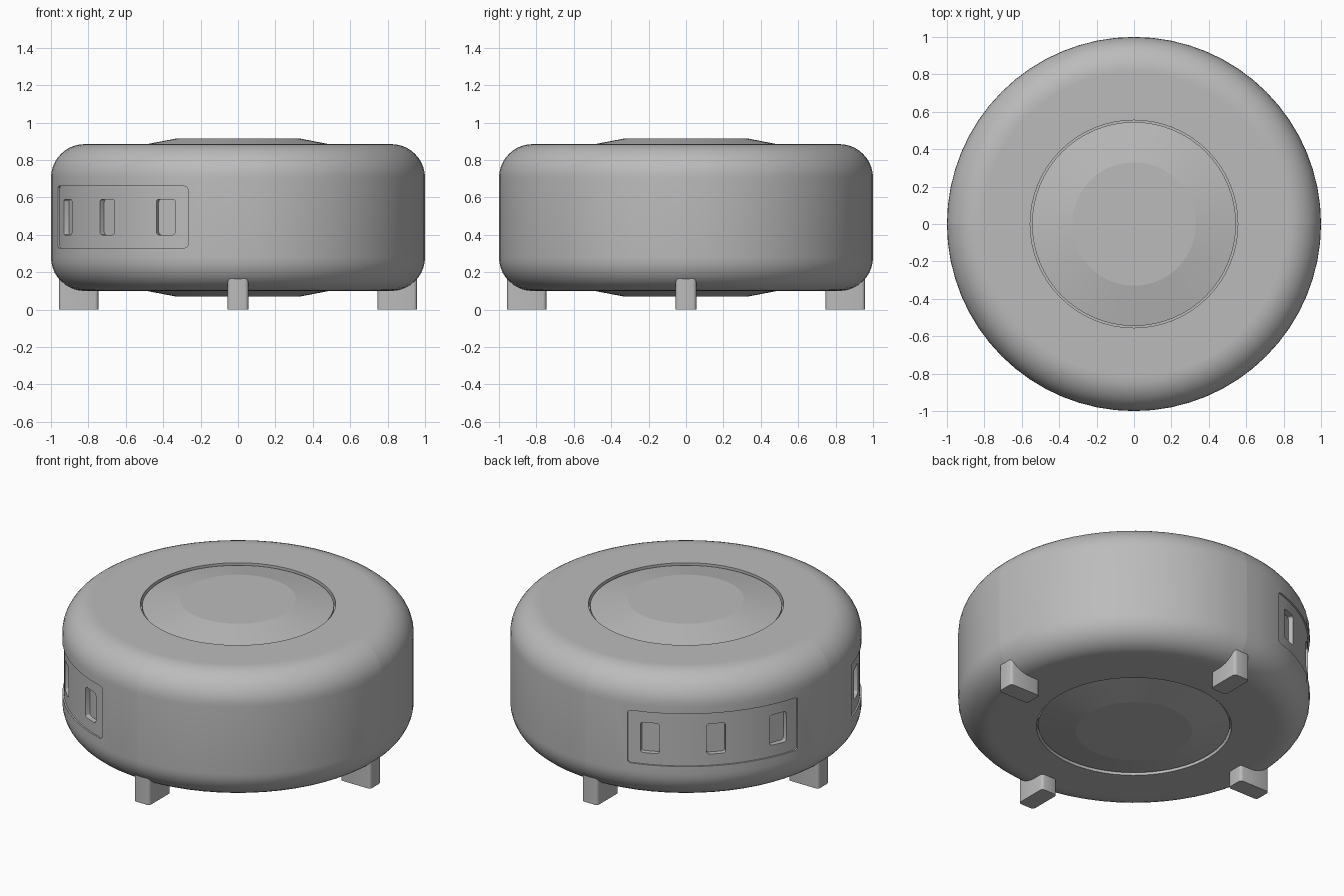
import bpy, bmesh
from math import radians, sin, cos, pi

if "Cube" in bpy.data.objects:
    bpy.data.objects.remove(bpy.data.objects["Cube"])

BOTTOM, TOP, FILLET = 0.10, 0.885, 0.18
OPENING = 0.555

grey = bpy.data.materials.new("plain grey")
grey.use_nodes = True
grey.diffuse_color = (0.5, 0.5, 0.5, 1)
bsdf = grey.node_tree.nodes["Principled BSDF"]
bsdf.inputs["Base Color"].default_value = grey.diffuse_color
bsdf.inputs["Roughness"].default_value = 0.6


def make_object(name, bm):
    bmesh.ops.recalc_face_normals(bm, faces=bm.faces)
    mesh = bpy.data.meshes.new(name)
    bm.to_mesh(mesh)
    bm.free()
    mesh.materials.append(grey)
    obj = bpy.data.objects.new(name, mesh)
    bpy.context.collection.objects.link(obj)
    return obj


def activate(obj):
    bpy.ops.object.select_all(action='DESELECT')
    obj.select_set(True)
    bpy.context.view_layer.objects.active = obj


def smooth(obj, angle):
    activate(obj)
    bpy.ops.object.shade_smooth_by_angle(angle=radians(angle))


def sweep(name, profile, start, end, steps, corner=0):
    """Turn a closed (radius, z) profile about z, capped at both ends."""
    bm = bmesh.new()
    rings = []
    for i in range(steps + 1):
        a = radians(start + (end - start) * i / steps)
        rings.append([bm.verts.new((r * cos(a), r * sin(a), z)) for r, z in profile])
    n = len(profile)
    for a, b in zip(rings, rings[1:]):
        for j in range(n):
            k = (j + 1) % n
            bm.faces.new((a[j], a[k], b[k], b[j]))
    caps = [bm.faces.new(rings[0]), bm.faces.new(rings[-1])]
    if corner:
        radial = [e for f in caps for e in f.edges
                  if abs(e.verts[0].co.z - e.verts[1].co.z) < 1e-6]
        bmesh.ops.bevel(bm, geom=radial, offset=corner, segments=3,
                        profile=0.5, affect='EDGES')
    bmesh.ops.remove_doubles(bm, verts=bm.verts, dist=1e-5)
    return make_object(name, bm)


def carve(obj, start, end, steps, depth, z0, z1, corner):
    """Cut a curved, round-cornered recess into the outer wall."""
    r = 1 - depth
    cutter = sweep("recess_cutter", [(r, z0), (1.1, z0), (1.1, z1), (r, z1)],
                   start, end, steps, corner)
    cutter.hide_render = True
    activate(obj)
    mod = obj.modifiers.new("recess", 'BOOLEAN')
    mod.operation, mod.solver, mod.object = 'DIFFERENCE', 'EXACT', cutter
    bpy.ops.object.modifier_apply(modifier=mod.name)
    bpy.data.objects.remove(cutter)


# Shell cross-section: flat rims joined by a rounded outer wall
def fillet(z, a0, a1):
    arc = [a0 + (a1 - a0) * i / 10 for i in range(11)]
    return [(1 - FILLET + FILLET * cos(a), z + FILLET * sin(a)) for a in arc]


rim = 1 - FILLET - 0.01
shell_profile = ([(OPENING, BOTTOM), (rim, BOTTOM)]
                 + fillet(BOTTOM + FILLET, -pi / 2, 0)
                 + fillet(TOP - FILLET, 0, pi / 2)
                 + [(rim, TOP), (OPENING, TOP)])

# Four shell quarters; the two on the right side carry a window panel
quarters = {"back_left": 0, "back_right": 90, "front_right": 180, "front_left": 270}
for label, start in quarters.items():
    shell = sweep("shell_" + label, shell_profile, start, start + 90, 16)
    if "right" in label:
        mid = start + 45
        carve(shell, mid - 29.5, mid + 29.5, 20, 0.01, 0.33, 0.66, 0.02)
        for offset in (-22, 0, 22):
            c = mid + offset
            carve(shell, c - 3.2, c + 3.2, 1, 0.04, 0.40, 0.59, 0.016)
    smooth(shell, 25)

# Raised round lids, above and below, each split into two halves
for level, z, up in (("top", TOP, 1), ("bottom", BOTTOM, -1)):
    lid = [(0, 0.03), (0.33, 0.03), (0.545, -0.011), (0.545, -0.045),
           (0.57, -0.045), (0.57, -0.08), (0, -0.08)]
    profile = [(r, z + up * h) for r, h in lid]
    for side, start in (("left", -90), ("right", 90)):
        smooth(sweep(f"{level}_lid_{side}", profile, start, start + 180, 32), 8)

# Four feet, one under each seam
for label, turn in (("left", 0), ("back", 90), ("right", 180), ("front", 270)):
    bm = bmesh.new()
    bmesh.ops.create_cube(bm, size=1)
    bmesh.ops.scale(bm, vec=(0.21, 0.11, 0.22), verts=bm.verts)
    bmesh.ops.translate(bm, vec=(0.852, 0, 0.11), verts=bm.verts)
    upright = [e for e in bm.edges
               if abs(e.verts[0].co.z - e.verts[1].co.z) > 0.1]
    bmesh.ops.bevel(bm, geom=upright, offset=0.018, segments=3,
                    profile=0.5, affect='EDGES')
    foot = make_object("foot_" + label, bm)
    foot.rotation_euler.z = radians(turn)
    smooth(foot, 35)
